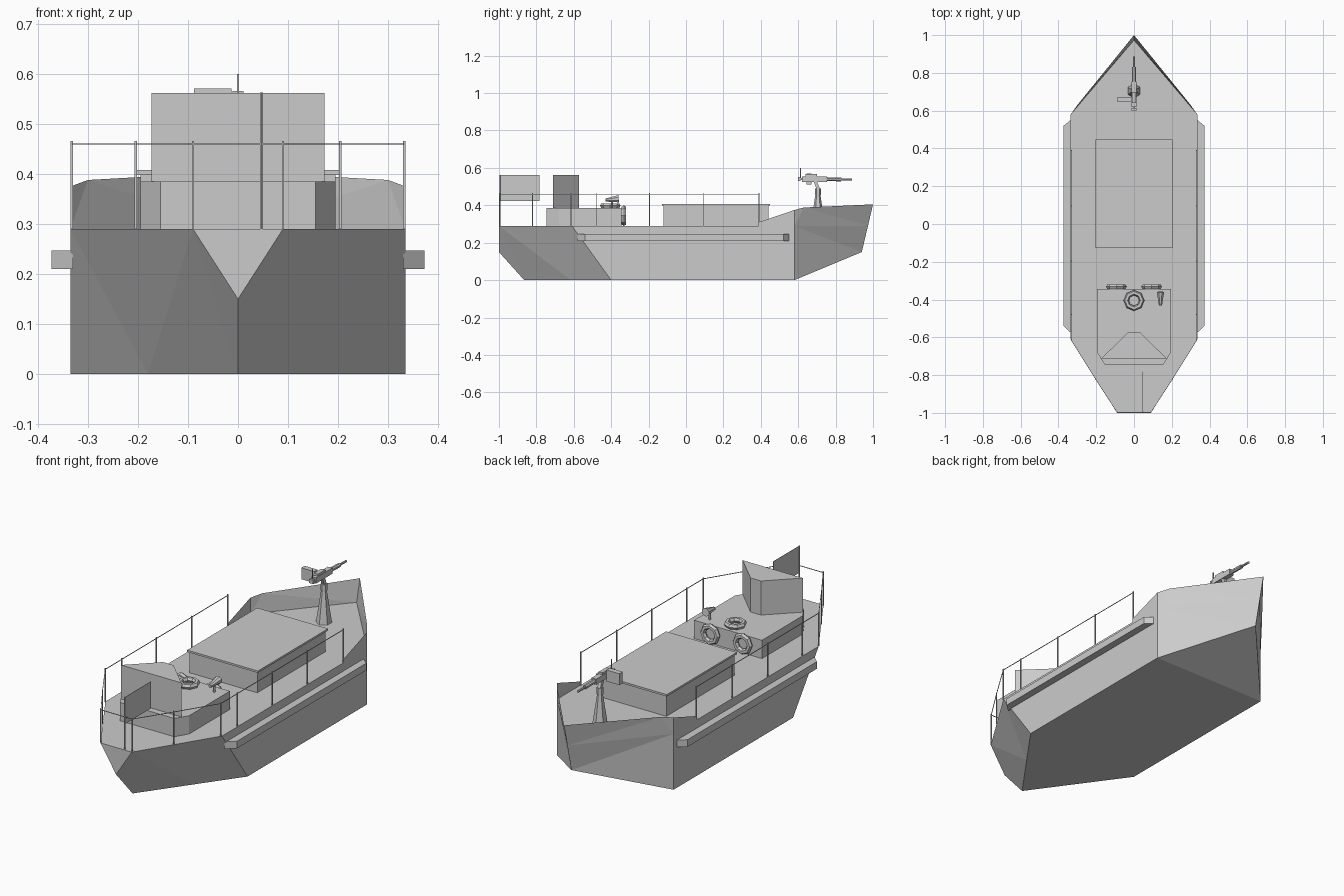
import bpy, bmesh, math
from mathutils import Vector

if "Cube" in bpy.data.objects:
    bpy.data.objects.remove(bpy.data.objects["Cube"])


def make(name, verts, faces, mirror=False):
    me = bpy.data.meshes.new(name)
    bm = bmesh.new()
    vs = [bm.verts.new(v) for v in verts]
    for f in faces:
        bm.faces.new([vs[i] for i in f])
    bmesh.ops.recalc_face_normals(bm, faces=bm.faces)
    bm.to_mesh(me)
    bm.free()
    ob = bpy.data.objects.new(name, me)
    bpy.context.collection.objects.link(ob)
    if mirror:
        m = ob.modifiers.new("mirror", "MIRROR")
        m.merge_threshold = 0.0005
    return ob


def prism(name, pts, z0, z1, mirror=False):
    n = len(pts)
    verts = [(x, y, z) for z in (z0, z1) for x, y in pts]
    faces = [list(range(n)), list(range(n, 2 * n))]
    faces += [(i, (i + 1) % n, n + (i + 1) % n, n + i) for i in range(n)]
    return make(name, verts, faces, mirror)


def box(name, x0, x1, y0, y1, z0, z1, mirror=False):
    return prism(name, [(x0, y0), (x1, y0), (x1, y1), (x0, y1)], z0, z1, mirror)


def rod(name, a, b, r1, r2=None, sides=6, mirror=False):
    a, b = Vector(a), Vector(b)
    q = (b - a).to_track_quat("Z", "Y")
    verts = []
    for c, r in ((a, r1), (b, r1 if r2 is None else r2)):
        for i in range(sides):
            t = 2 * math.pi * (i + 0.5) / sides
            verts.append(c + q @ Vector((r * math.cos(t), r * math.sin(t), 0)))
    faces = [list(range(sides)), list(range(sides, 2 * sides))]
    faces += [(i, (i + 1) % sides, sides + (i + 1) % sides, sides + i) for i in range(sides)]
    return make(name, verts, faces, mirror)


# Half hull, mirrored across the keel
hull = [
    (.335, -.61, .29), (.30, -.665, .29), (.09, -1, .29), (0, -1, .29),   # 0-3 stern deck edge
    (0, -1, .15), (0, -.865, 0), (.18, -.615, 0), (.335, -.40, 0),        # 4-7 stern keel and chine
    (.335, .58, 0), (0, .94, .15), (0, .973, .29), (.335, .58, .29),      # 8-11 bow
    (.335, .39, .29), (.335, .39, .31), (.335, .58, .375),                # 12-14 bulwark
    (.30, .63, .388), (0, 1, .405), (0, .58, 0), (0, -.40, 0),            # 15-18
]
make("hull", hull, [
    (0, 7, 6), (0, 6, 1), (1, 6, 2), (2, 6, 5), (2, 5, 4), (2, 4, 3),
    (0, 7, 8, 11, 12), (8, 9, 11), (9, 10, 11),
    (12, 11, 14, 13), (11, 15, 14), (11, 10, 15), (10, 16, 15),
    (7, 8, 17, 18), (7, 18, 5, 6), (8, 9, 17),
    (0, 1, 2, 3, 10, 11, 12)], mirror=True)

# Rubbing strakes along both sides
prism("side_fender", [(.33, -.58), (.373, -.54), (.373, .52), (.33, .555)], .21, .247, True)

# Cargo hatch and lid
box("hatch_base", -.195, .195, -.12, .44, .29, .40)
box("hatch_lid", -.203, .203, -.127, .448, .398, .408)

# Aft deckhouse with cut rear corners, and the wedge-shaped structure on it
prism("deckhouse", [(-.195, -.345), (-.195, -.68), (-.155, -.745),
                    (.155, -.745), (.195, -.68), (.195, -.345)], .29, .385)
prism("aft_housing", [(-.173, -.712), (.173, -.712), (.03, -.572), (-.03, -.572)], .385, .562)

# Flag and pole at the stern
rod("flag_pole", (.047, -.995, .29), (.047, -.995, .563), .003)
box("flag", .046, .048, -.997, -.782, .423, .562)

# Railing posts and top wire
posts = [(.332, .39), (.332, .095), (.332, -.195), (.332, -.48),
         (.332, -.615), (.204, -.82), (.09, -.996)]
for x, y in posts:
    rod("rail_post", (x, y, .29), (x, y, .466), .0035, sides=4, mirror=True)
for p, q in zip(posts, posts[1:]):
    rod("rail_wire", (*p, .46), (*q, .46), .002, sides=4, mirror=True)
rod("stern_wire", (-.09, -.996, .46), (.09, -.996, .46), .002, sides=4)

# Lifebuoys: two upright on the deckhouse front, one flat on its roof
for loc, rx in (((-.093, -.332, .345), math.pi / 2), ((.093, -.332, .345), math.pi / 2),
                ((0, -.405, .398), 0)):
    bpy.ops.mesh.primitive_torus_add(major_segments=8, minor_segments=6, major_radius=.041,
                                     minor_radius=.014, location=loc, rotation=(rx, 0, 0))
    bpy.context.object.name = "lifebuoy"

# Searchlight on the deckhouse roof
rod("searchlight_stand", (.14, -.395, .385), (.14, -.395, .425), .006)
rod("searchlight", (.14, -.43, .428), (.14, -.36, .435), .009, .021, sides=8)

# Deck gun on its pedestal
rod("gun_pedestal", (0, .705, .29), (0, .705, .46), .038, .013, sides=6)
rod("gun_swivel", (0, .705, .455), (0, .705, .49), .016, sides=6)
rod("gun_arm", (0, .708, .485), (0, .69, .53), .012, sides=4)
box("gun_receiver", -.013, .013, .62, .755, .525, .555)
box("gun_cover", -.011, .011, .64, .70, .553, .566)
rod("gun_sleeve", (0, .75, .54), (0, .83, .538), .011, sides=8)
rod("gun_barrel", (0, .82, .538), (0, .887, .537), .006, sides=8)
box("ammo_box", -.088, -.013, .645, .672, .512, .571)
box("gun_grip", -.012, .012, .60, .613, .53, .55)
box("gun_grip_bar", -.004, .004, .61, .625, .536, .545)
rod("gun_sight", (0, .612, .54), (0, .612, .60), .003, sides=4)
